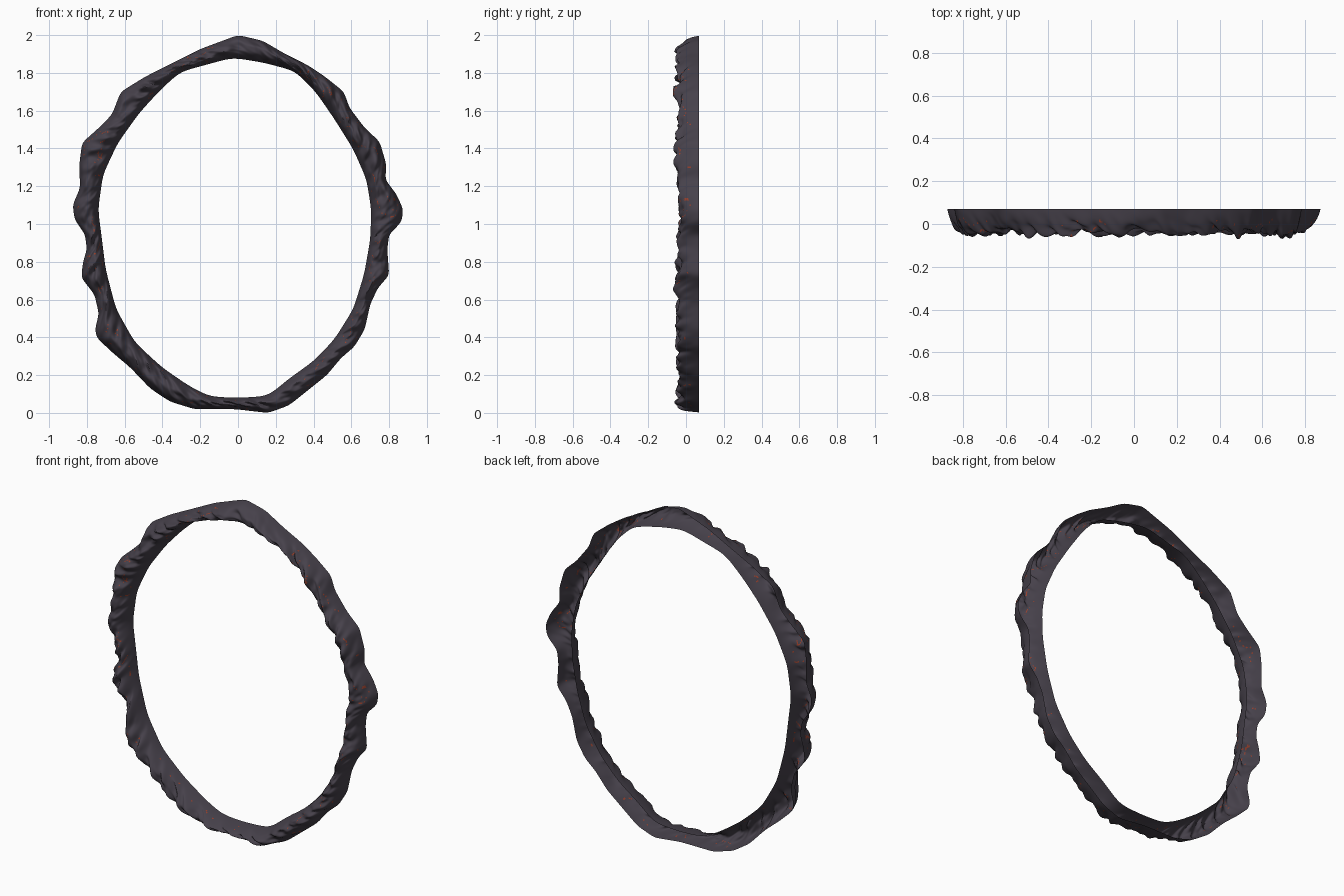
import bpy, math
from mathutils import Vector, noise

if "Cube" in bpy.data.objects:
    bpy.data.objects.remove(bpy.data.objects["Cube"])

# Silhouettes in the x-z plane, clockwise from the top
OUTER = [(0, 2.0), (.13, 1.97), (.25, 1.9), (.37, 1.84), (.46, 1.78), (.56, 1.7), (.59, 1.615), (.67, 1.51),
         (.75, 1.435), (.785, 1.315), (.78, 1.235), (.84, 1.155), (.875, 1.075), (.865, 1.01), (.8, .945),
         (.79, .865), (.80, .73), (.74, .66), (.7, .575), (.67, .44), (.615, .35), (.545, .29), (.47, .2),
         (.37, .12), (.27, .04), (.16, .0), (-.015, .02), (-.23, .02), (-.36, .06), (-.465, .13),
         (-.57, .24), (-.665, .32), (-.75, .4), (-.757, .45), (-.735, .52), (-.76, .627), (-.83, .717),
         (-.82, .8), (-.8, .865), (-.81, .945), (-.865, 1.025), (-.875, 1.1), (-.836, 1.19), (-.84, 1.315),
         (-.825, 1.43), (-.73, 1.515), (-.667, 1.58), (-.62, 1.7), (-.49, 1.78), (-.36, 1.845), (-.2, 1.926)]
INNER = [(-.03, 1.88), (.13, 1.855), (.3, 1.81), (.41, 1.7), (.51, 1.555), (.61, 1.395), (.68, 1.235),
         (.705, 1.077), (.7, .92), (.667, .733), (.61, .55), (.51, .39), (.4, .275), (.26, .175), (.16, .09),
         (0, .08), (-.15, .087), (-.254, .14), (-.4, .24), (-.545, .373), (-.645, .55), (-.7, .76),
         (-.72, .92), (-.74, 1.077), (-.714, 1.262), (-.635, 1.43), (-.52, 1.59), (-.41, 1.71), (-.305, 1.805)]
N, M = 720, 40          # steps around the ring, steps over the front dome
TAU = 2 * math.pi


def radii(points, blur):
    """Radius about (0, 1) at N even angles, softened."""
    fine = [(p[0] + (q[0] - p[0]) * k / 8, p[1] + (q[1] - p[1]) * k / 8)
            for p, q in zip(points, points[1:] + points[:1]) for k in range(8)]
    pol = sorted((math.atan2(x, z - 1) % TAU, math.hypot(x, z - 1)) for x, z in fine)
    pol = [(pol[-1][0] - TAU, pol[-1][1])] + pol + [(pol[0][0] + TAU, pol[0][1])]
    out, k = [], 0
    for i in range(N):
        a = i * TAU / N
        while pol[k + 1][0] < a:
            k += 1
        (a0, r0), (a1, r1) = pol[k], pol[k + 1]
        out.append(r0 + (r1 - r0) * (a - a0) / max(a1 - a0, 1e-9))
    for _ in range(2):
        out = [sum(out[(i + d) % N] for d in range(-blur, blur + 1)) / (2 * blur + 1) for i in range(N)]
    return out


def material(name, rgb):
    m = bpy.data.materials.new(name)
    m.diffuse_color = (*rgb, 1)
    m.use_nodes = True
    m.node_tree.nodes["Principled BSDF"].inputs["Base Color"].default_value = m.diffuse_color
    return m


ro, ri = radii(OUTER, 2), radii(INNER, 5)
verts, faces, mats = [], [], []

# Tapered shell with twisted rocky ridges on the front, open at the back
for i in range(N):
    a = i * TAU / N
    s, c = math.sin(a), math.cos(a)
    for j in range(M + 1):
        t = j / M
        dome = max(math.sin(math.pi * t), 0)
        f = .6 * (.5 - .5 * math.cos(math.pi * t)) + .4 * t
        r = ri[i] + (ro[i] - ri[i]) * f
        # noise sampled in a sheared frame gives diagonal ridges
        b = a + .16 * (t - .5)
        p = Vector((math.sin(b) * 5, math.cos(b) * 5, t * 1.1))
        lump = noise.noise(p * 1.9) + .7 * noise.noise(p * 4.5)
        ridge = math.sin(50 * b + 5 * noise.noise(p * .8))
        bump = dome ** 1.6 * (.03 * lump + .010 * ridge)
        y = .07 - .11 * dome - bump
        r += .006 * dome * lump
        verts.append((r * s, max(y, -.07), 1 + r * c))

W = M + 1
for i in range(N):
    k = (i + 1) % N
    for j in range(M):
        faces.append((k * W + j, k * W + j + 1, i * W + j + 1, i * W + j))
        q = Vector(verts[i * W + j])
        glow = abs(noise.noise(q * 13)) < .012 and noise.noise(q * 6 + Vector((7, 3, 1))) > .05
        mats.append(1 if glow and 5 < j < M - 5 else 0)

mesh = bpy.data.meshes.new("rock_ring")
mesh.from_pydata(verts, [], faces)
mesh.materials.append(material("dark_rock", (.062, .053, .07)))
mesh.materials.append(material("ember_crack", (.3, .05, .025)))
mesh.polygons.foreach_set("material_index", mats)
ring = bpy.data.objects.new("rock_ring", mesh)
bpy.context.collection.objects.link(ring)

# Smooth shading
bpy.context.view_layer.objects.active = ring
ring.select_set(True)
bpy.ops.object.shade_smooth_by_angle(angle=math.radians(50))
